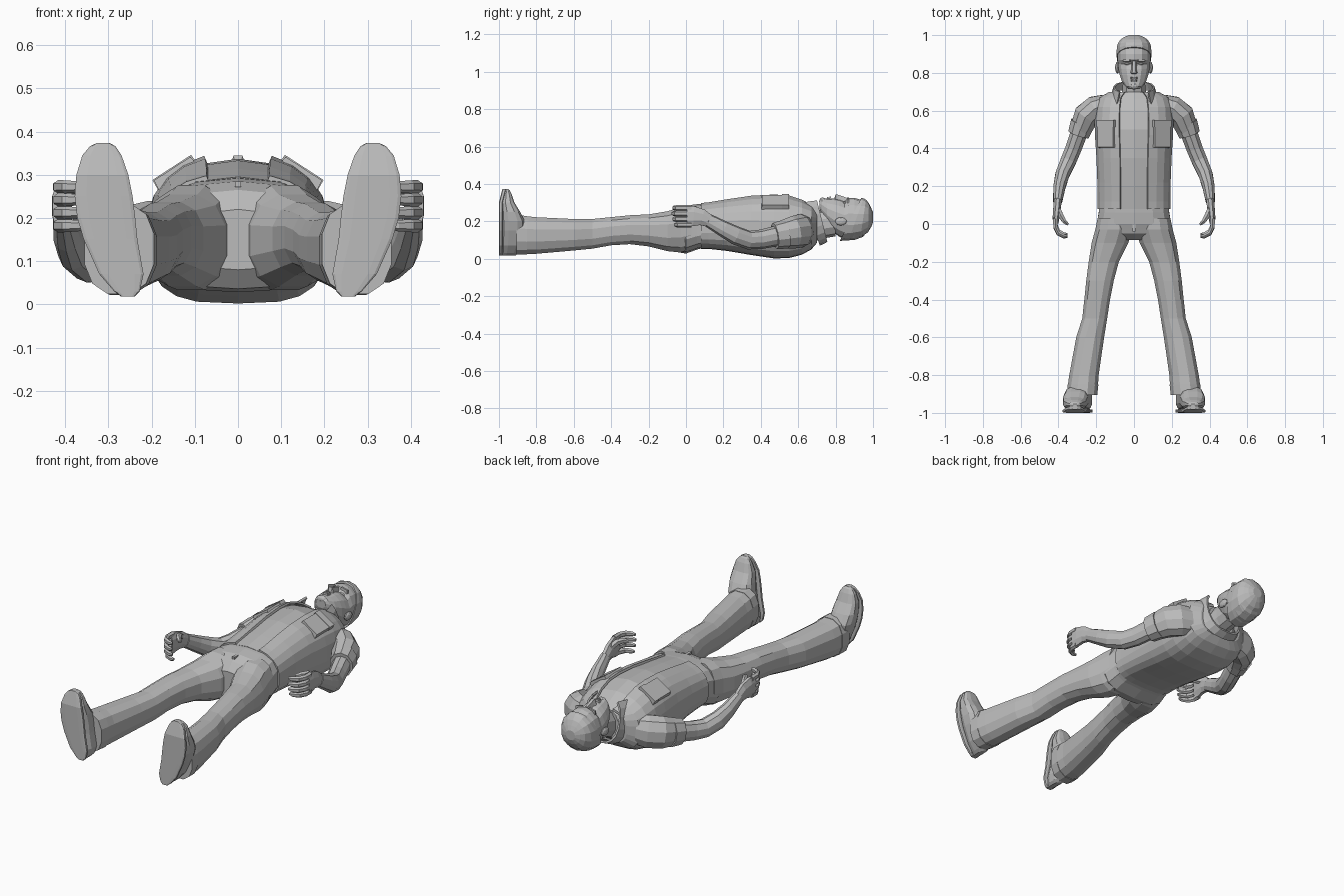
import bpy, bmesh, math
from mathutils import Vector, Matrix

grey = bpy.data.materials.new("plain grey")
grey.diffuse_color = (0.5, 0.5, 0.5, 1)


def finish(name, bm, mirror=False):
    bmesh.ops.recalc_face_normals(bm, faces=bm.faces)
    me = bpy.data.meshes.new(name)
    bm.to_mesh(me)
    bm.free()
    me.materials.append(grey)
    ob = bpy.data.objects.new(name, me)
    bpy.context.collection.objects.link(ob)
    if mirror:
        ob.modifiers.new("mirror", 'MIRROR').use_mirror_merge = False
    return ob


def skin(name, rings, mirror=False):
    """Join rings of points into a closed solid."""
    bm = bmesh.new()
    vs = [[bm.verts.new(p) for p in r] for r in rings]
    n = len(vs[0])
    for a, b in zip(vs, vs[1:]):
        for i in range(n):
            j = (i + 1) % n
            bm.faces.new((a[i], a[j], b[j], b[i]))
    bm.faces.new(vs[0])
    bm.faces.new(vs[-1])
    return finish(name, bm, mirror)


def sup(v, p):
    return math.copysign(abs(v) ** (2 / p), v)


def oval(angles, c, r, b0, b1, p, back=None):
    """Superellipse points (a, b); the back half may be squarer than the front."""
    pts = []
    for t in angles:
        q = back if back and math.sin(t) < 0 else p
        pts.append((c + r * sup(math.cos(t), q), (b0 + b1) / 2 + (b1 - b0) / 2 * sup(math.sin(t), q)))
    return pts


def circle(n):
    return [2 * math.pi * (i + .5) / n for i in range(n)]


def loft(name, secs, n=12, p=2.4, axis='y', mirror=False, back=None):
    """Sections: position, centre x, half width, low, high, optional tilt."""
    rings = []
    for t, c, r, b0, b1, *tilt in secs:
        k = tilt[0] if tilt else 0
        pts = oval(circle(n), c, r, b0, b1, p, back)
        rings.append([(a, t + k * (b - .2), b) if axis == 'y' else (a, b, t) for a, b in pts])
    return skin(name, rings, mirror)


def wrap(name, secs, gap, thick, p, n=18, back=None):
    """C-shaped shell, open at the front. Last value of a section tilts it."""
    ang = [math.radians(90 + gap + (360 - 2 * gap) * i / n) for i in range(n + 1)]
    rings = []
    for t, r, b0, b1, k in secs:
        pts = oval(ang, 0, r, b0, b1, p, back)
        pts += reversed(oval(ang, 0, r - thick, b0 + thick, b1 - thick, p, back))
        rings.append([(a, t + k * (b - .2), b) for a, b in pts])
    return skin(name, rings)


def tube(name, path, n=8, mirror=True):
    """Limb along a path of x, y, z, horizontal radius, vertical radius."""
    P = [Vector(q[:3]) for q in path]
    rings = []
    for i, q in enumerate(path):
        d = (P[min(i + 1, len(P) - 1)] - P[max(i - 1, 0)]).normalized()
        u = d.cross(Vector((0, 0, 1))).normalized()
        v = u.cross(d)
        rings.append([P[i] + u * q[3] * math.cos(t) + v * q[4] * math.sin(t) for t in circle(n)])
    return skin(name, rings, mirror)


def box(name, c, s, roll=0, mirror=False, taper=1):
    bm = bmesh.new()
    bmesh.ops.create_cube(bm, size=1)
    for v in bm.verts:
        if v.co.z > 0:
            v.co.x *= taper
            v.co.y *= taper
    M = Matrix.Translation(c) @ Matrix.Rotation(math.radians(roll), 4, 'Y') @ Matrix.Diagonal((*s, 1))
    bmesh.ops.transform(bm, matrix=M, verts=bm.verts)
    return finish(name, bm, mirror)


def ball(name, c, s, mirror=False):
    bm = bmesh.new()
    bmesh.ops.create_icosphere(bm, subdivisions=2, radius=1)
    bmesh.ops.transform(bm, matrix=Matrix.Translation(c) @ Matrix.Diagonal((*s, 1)), verts=bm.verts)
    return finish(name, bm, mirror)


# Trousers: pelvis, legs and hems
loft("pelvis", [(.12, 0, .182, .065, .295), (.06, 0, .19, .05, .292), (.0, 0, .2, .028, .285),
                (-.05, 0, .175, .036, .265), (-.085, 0, .09, .08, .22)], 14, 2.6, back=3.4)
loft("trouser_leg", [(.03, .105, .09, .05, .28), (-.03, .108, .1, .03, .278), (-.1, .127, .1, .038, .257),
                     (-.2, .16, .082, .064, .24), (-.3, .18, .075, .076, .235), (-.4, .195, .07, .07, .225),
                     (-.5, .208, .068, .052, .215), (-.6, .232, .076, .042, .215), (-.8, .265, .08, .024, .225),
                     (-.87, .272, .083, .022, .232)], 12, 2.4, mirror=True)
loft("trouser_hem", [(-.85, .27, .084, .019, .232), (-.905, .275, .083, .021, .236)], 12, 2.4, mirror=True)
box("trouser_fly", (0, .005, .278), (.015, .09, .012))

# Shoes, built upward from heel to toe, with a thin sole plate
shoe = [(.018, .255, .014, -.91), (.03, .257, .028, -.89), (.07, .27, .05, -.87), (.15, .295, .061, -.86),
        (.2, .305, .066, -.86), (.25, .311, .066, -.885), (.3, .314, .059, -.916), (.345, .315, .044, -.932),
        (.366, .313, .028, -.943), (.374, .312, .012, -.952)]
loft("shoe", [(z, x, r, -.988 + max(0, z - .3) * .3, y) for z, x, r, y in shoe], 12, 2.8, 'z', True)
loft("shoe_sole", [(z, x, r + .002, -1 + max(0, z - .3) * .25, -.98 + max(0, z - .3) * .25)
                   for z, x, r, y in shoe], 12, 5, 'z', True)

# Shirt, waistcoat and collar
loft("shirt", [(.08, 0, .17, .07, .295), (.2, 0, .175, .06, .314), (.35, 0, .18, .04, .333), (.5, 0, .185, .02, .337),
               (.6, 0, .18, .035, .312), (.66, 0, .14, .07, .28), (.70, 0, .08, .10, .26)], 14, 2.4, back=3)
wrap("waistcoat", [(.08, .194, .053, .304, 0), (.12, .194, .053, .308, 0), (.22, .195, .042, .325, 0),
                   (.35, .2, .02, .345, 0), (.47, .208, .002, .352, 0), (.55, .21, .004, .347, 0),
                   (.62, .205, .022, .323, 0), (.67, .188, .05, .295, 0), (.70, .13, .085, .27, 0)],
     19, .012, 2.3, 20, 3.3)
wrap("collar", [(.67, .126, .07, .33, -.35), (.70, .116, .08, .335, -.3), (.728, .108, .09, .338, -.25)],
     42, .01, 2.5, 14)
box("chest_pocket", (.143, .467, .3), (.108, .13, .034), 33, True, .93)
box("pocket_flap", (.143, .532, .301), (.112, .04, .038), 33, True, .95)

# Arms
tube("sleeve", [(.15, .64, .155, .05, .08), (.2, .615, .15, .07, .09), (.25, .575, .142, .072, .087),
                (.287, .49, .125, .058, .07)], 10)
tube("sleeve_cuff", [(.272, .535, .132, .067, .078), (.293, .475, .122, .06, .071)], 10)
tube("forearm", [(.285, .5, .125, .048, .055), (.32, .4, .104, .045, .052), (.347, .335, .1, .044, .05),
                 (.378, .265, .125, .04, .05), (.394, .2, .16, .034, .043), (.404, .12, .205, .025, .036)], 10)
tube("palm", [(.403, .13, .2, .022, .034), (.407, .085, .222, .022, .047), (.412, .04, .228, .02, .058),
              (.415, .005, .228, .016, .058)], 8)
for i, tip in enumerate((.014, .004, 0, .004)):
    z = .182 + .03 * i
    tube("finger_%d" % (i + 1), [(.415, .03, z, .015, .016), (.416, -.02 + tip, z, .013, .016),
                                 (.4, -.053 + tip, z, .012, .015), (.37, -.068 + tip, z, .011, .013),
                                 (.352, -.068 + tip, z, .007, .008)], 6)
tube("thumb", [(.405, .085, .24, .017, .019), (.388, .045, .262, .016, .018), (.37, .015, .265, .013, .015),
               (.35, -.002, .258, .008, .009)], 6)

# Neck and head
loft("neck", [(.6, 0, .085, .08, .26), (.68, 0, .068, .09, .255), (.74, 0, .062, .11, .265),
              (.8, 0, .062, .12, .27)], 10, 2.1)
loft("head", [(.715, 0, .03, .265, .312), (.728, 0, .046, .225, .325), (.755, 0, .066, .18, .322),
              (.79, 0, .078, .14, .322), (.82, 0, .084, .118, .318), (.848, 0, .087, .106, .308),
              (.868, 0, .089, .1, .326), (.9, 0, .09, .1, .326), (.945, 0, .086, .117, .312),
              (.975, 0, .066, .15, .287), (.99, 0, .038, .185, .252)], 14, 2.2)
loft("hair", [(.875, 0, .093, .096, .325, .5), (.905, 0, .094, .098, .323, .36), (.945, 0, .09, .112, .316, .15),
              (.975, 0, .074, .142, .297, .03), (.99, 0, .052, .17, .272), (1.0, 0, .028, .195, .248)], 14, 2.2)
skin("nose", [[(-w, y, .3), (-w * .45, y, z), (w * .45, y, z), (w, y, .3)]
              for y, w, z in ((.793, .018, .322), (.8, .023, .345), (.815, .018, .342), (.862, .015, .325))])
box("brow", (.038, .866, .314), (.046, .012, .02), 14, True, .8)
ball("eye", (.035, .848, .296), (.015, .008, .012), True)
box("upper_lip", (0, .772, .321), (.044, .012, .022), 0, False, .6)
box("lower_lip", (0, .759, .32), (.038, .012, .022), 0, False, .6)
ball("chin", (0, .73, .308), (.028, .018, .02))
ball("ear", (.088, .828, .2), (.012, .032, .022), True)
